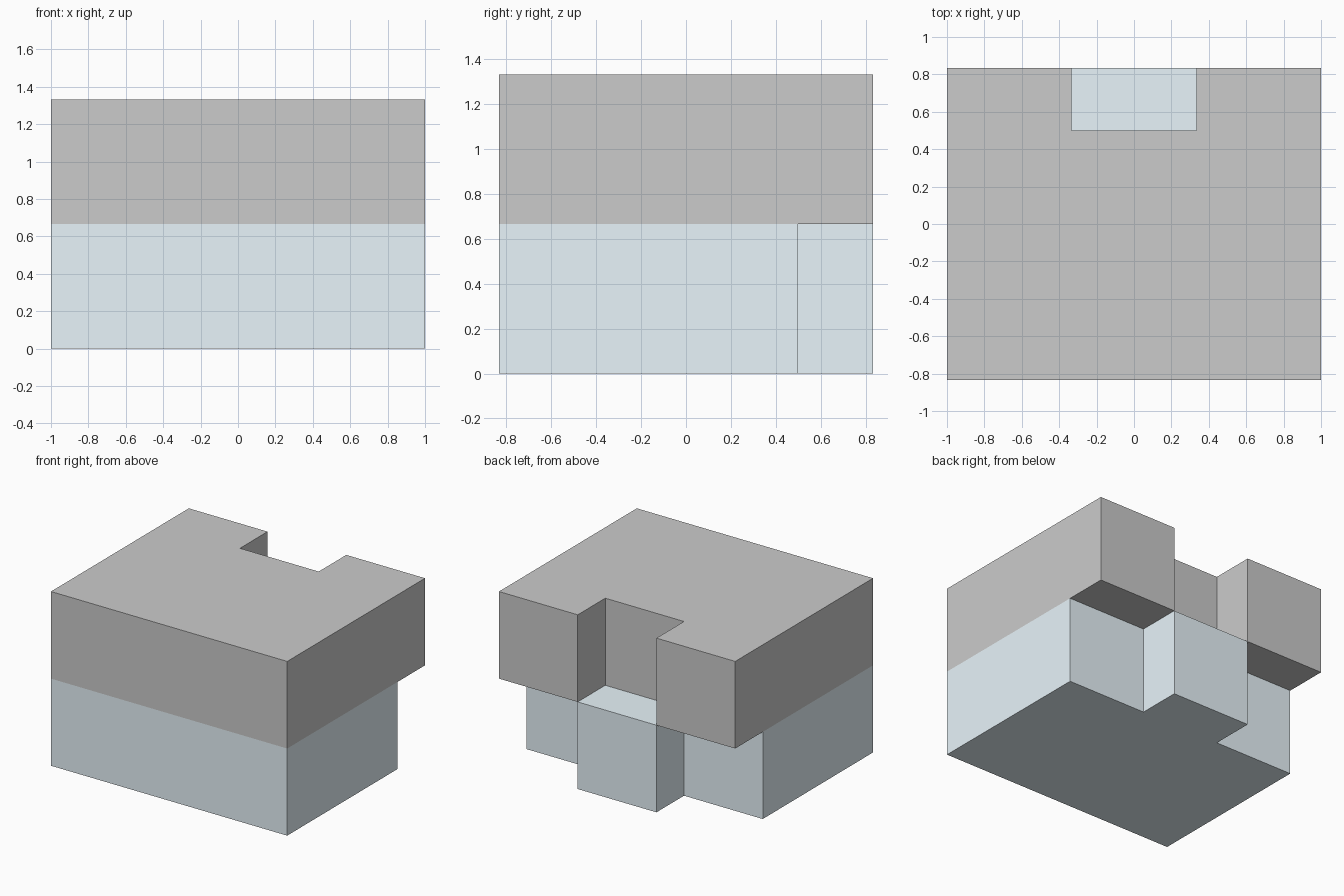
import bpy, bmesh

if "Cube" in bpy.data.objects:
    bpy.data.objects.remove(bpy.data.objects["Cube"])

A, S, T = 5 / 6, 0.5, 1 / 3          # half depth, shoulder line, tab half width
H = 2 / 3                            # height of each layer


def material(name, color):
    m = bpy.data.materials.new(name)
    m.diffuse_color = color
    m.use_nodes = True
    m.node_tree.nodes["Principled BSDF"].inputs["Base Color"].default_value = m.diffuse_color
    return m


def walls(bm, outline, z0, mat):
    """Side faces of a prism along a counter-clockwise outline."""
    for (xa, ya), (xb, yb) in zip(outline, outline[1:] + outline[:1]):
        face(bm, [(xa, ya, z0), (xb, yb, z0), (xb, yb, z0 + H), (xa, ya, z0 + H)], mat)


def face(bm, coords, mat):
    f = bm.faces.new([bm.verts.new(c) for c in coords])
    f.material_index = mat


def flat(bm, outline, z, mat, up=True):
    """Horizontal cap, facing up or down."""
    face(bm, [(x, y, z) for x, y in (outline if up else outline[::-1])], mat)


def rect(x0, x1):
    return [(x0, S), (x1, S), (x1, A), (x0, A)]


bm = bmesh.new()

# Lower layer: block with a tab at the back
lower = [(-1, -A), (1, -A), (1, S), (T, S), (T, A), (-T, A), (-T, S), (-1, S)]
walls(bm, lower, 0, 1)
flat(bm, lower, 0, 1, up=False)
flat(bm, rect(-T, T), H, 1)

# Upper layer: block with a notch above the tab, overhanging on both sides
upper = [(-1, -A), (1, -A), (1, S), (1, A), (T, A), (T, S),
         (-T, S), (-T, A), (-1, A), (-1, S)]
walls(bm, upper, H, 0)
flat(bm, upper, 2 * H, 0)
for x0, x1 in ((-1, -T), (T, 1)):
    flat(bm, rect(x0, x1), H, 0, up=False)

# Weld both layers into one hollow skin
bmesh.ops.remove_doubles(bm, verts=bm.verts[:], dist=1e-4)
mesh = bpy.data.meshes.new("interlocking_block")
bm.to_mesh(mesh)
bm.free()
mesh.materials.append(material("grey", (0.8, 0.8, 0.8, 1)))
mesh.materials.append(material("pale_blue", (0.81, 0.91, 0.96, 1)))
bpy.context.collection.objects.link(bpy.data.objects.new("interlocking_block", mesh))
